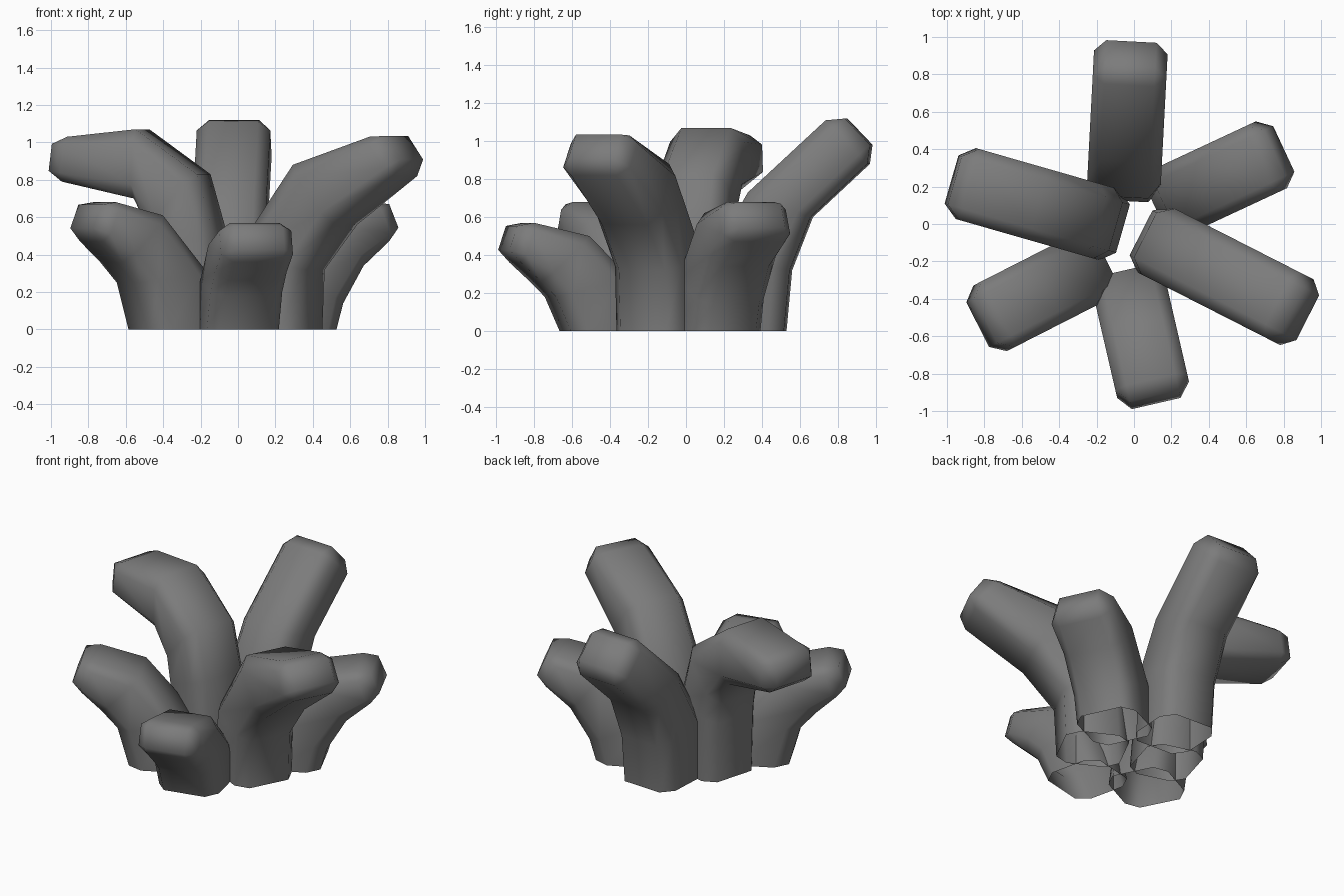
import bpy, bmesh, math
from mathutils import Vector

old = bpy.data.objects.get("Cube")
if old:
    bpy.data.objects.remove(old, do_unlink=True)

grey = bpy.data.materials.new("dark_grey")
grey.use_nodes = True
color = (0.2, 0.2, 0.2, 1.0)
grey.diffuse_color = color
grey.node_tree.nodes["Principled BSDF"].inputs["Base Color"].default_value = color

# Chamfered rectangle cross-section, shared by every finger:
# FLAT_U and FLAT_V are the flat shares across the thickness and the width
FLAT_U, FLAT_V = 0.6, 0.68
CORNERS = ((1, -1), (1, 1), (-1, 1), (-1, -1))
SECTION = []
for su, sv in CORNERS:
    pair = [(su, sv * FLAT_V), (su * FLAT_U, sv)]
    SECTION += pair if su * sv > 0 else pair[::-1]
TIP = [(su * FLAT_U, sv * FLAT_V) for su, sv in CORNERS]


def finger(name, angle, offset, inner, outer, half_width=0.197):
    """Bent stubby tube. inner and outer are (radius, height) edge points."""
    a = math.radians(angle)
    radial = Vector((math.cos(a), math.sin(a), 0))
    side = Vector((-math.sin(a), math.cos(a), 0))
    up = Vector((0, 0, 1))
    bm = bmesh.new()

    def ring(center, half, section):
        return [bm.verts.new(center + half * u + side * (offset + half_width * v))
                for u, v in section]

    rings = []
    for (ri, zi), (ro, zo) in zip(inner, outer):
        p = radial * ri + up * zi
        q = radial * ro + up * zo
        center, half = (p + q) / 2, (q - p) / 2
        rings.append(ring(center, half, SECTION))

    # Tube walls, open at the bottom
    for lower, upper in zip(rings, rings[1:]):
        for i in range(len(SECTION)):
            j = (i + 1) % len(SECTION)
            bm.faces.new((lower[i], lower[j], upper[j], upper[i]))

    # Bevelled tip: rectangular cap, four slopes and four corner triangles
    forward = side.cross(half).normalized()
    if forward.dot(radial) < 0:
        forward.negate()
    end = rings[-1]
    cap = ring(center + forward * 0.08, half, TIP)
    for k in range(4):
        n = (k + 1) % 4
        bm.faces.new((end[2 * k], end[2 * k + 1], cap[k]))
        bm.faces.new((end[2 * k + 1], end[2 * n], cap[n], cap[k]))
    bm.faces.new(cap)
    bmesh.ops.recalc_face_normals(bm, faces=bm.faces)

    mesh = bpy.data.meshes.new(name)
    bm.to_mesh(mesh)
    bm.free()
    mesh.materials.append(grey)
    obj = bpy.data.objects.new(name, mesh)
    bpy.context.collection.objects.link(obj)
    bpy.ops.object.select_all(action="DESELECT")
    obj.select_set(True)
    bpy.context.view_layer.objects.active = obj
    bpy.ops.object.shade_smooth_by_angle(angle=math.radians(60))


# Tall fingers
finger("back_tall_finger", 87, 0.065,
       inner=[(0.12, 0), (0.14, 0.4), (0.33, 0.73), (0.74, 1.11)],
       outer=[(0.52, 0), (0.55, 0.32), (0.66, 0.6), (0.96, 0.88)])
finger("left_tall_finger", -27, -0.025,
       inner=[(0.055, 0), (0.08, 0.43), (0.41, 0.88), (0.87, 1.03)],
       outer=[(0.45, 0), (0.465, 0.32), (0.66, 0.56), (1.02, 0.82)])
finger("right_tall_finger", 164, 0.04,
       inner=[(0.05, 0), (0.09, 0.52), (0.18, 0.83), (0.52, 1.07), (0.9, 1.03)],
       outer=[(0.42, 0), (0.43, 0.4), (0.45, 0.54), (0.53, 0.7), (0.93, 0.79)])

# Short fingers
finger("front_short_finger", -77, -0.1,
       inner=[(0.23, 0), (0.31, 0.28), (0.53, 0.5), (0.83, 0.57)],
       outer=[(0.63, 0), (0.71, 0.18), (0.79, 0.26), (0.9, 0.36)])
finger("right_short_finger", 207, 0.1,
       inner=[(0.22, 0), (0.3, 0.3), (0.57, 0.61), (0.85, 0.68)],
       outer=[(0.64, 0), (0.71, 0.25), (0.81, 0.36), (0.93, 0.47)])
finger("left_short_finger", 25, 0.025,
       inner=[(0.14, 0), (0.19, 0.3), (0.46, 0.62), (0.75, 0.68)],
       outer=[(0.53, 0), (0.57, 0.14), (0.69, 0.34), (0.84, 0.47)])
